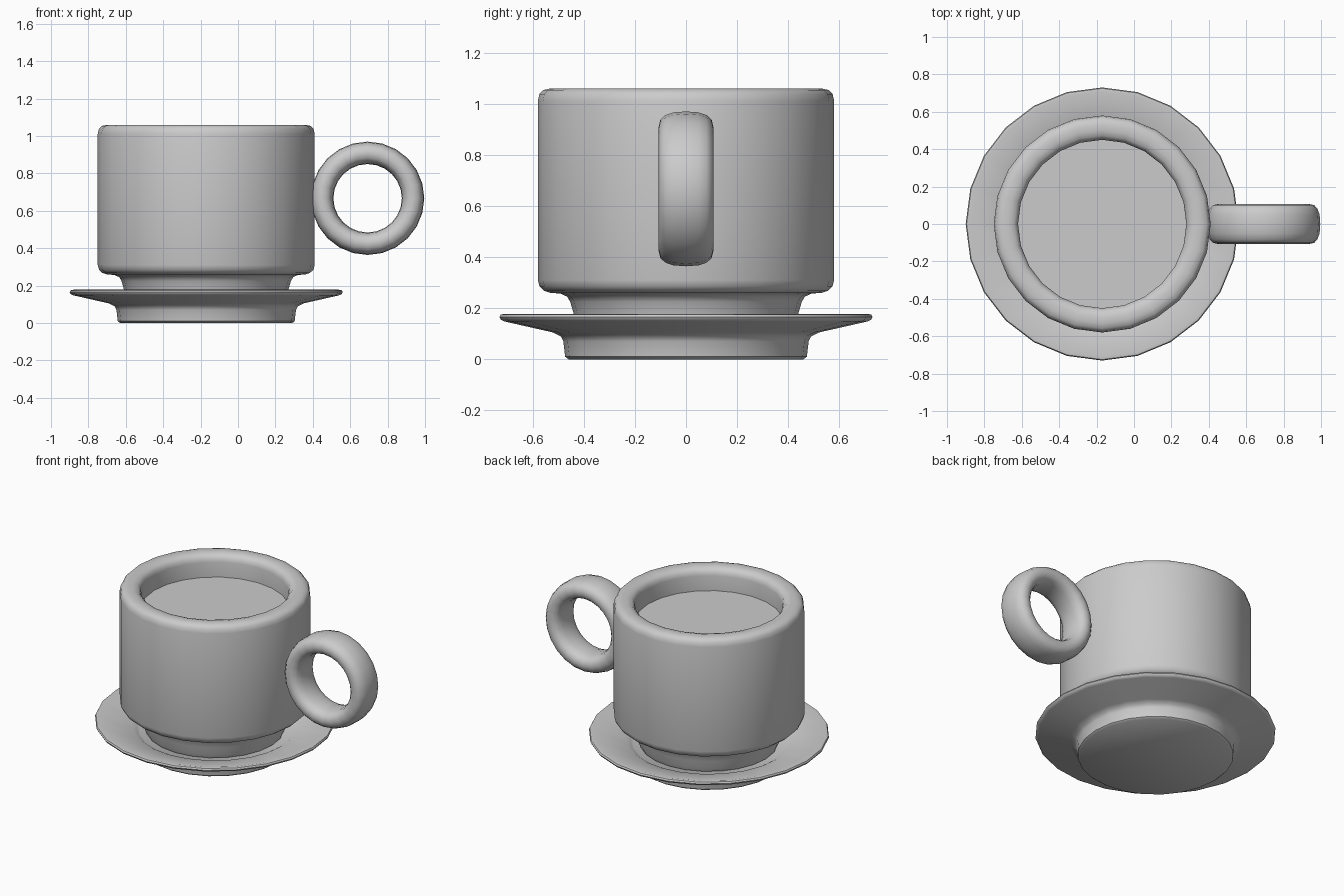
import bpy, bmesh, math
from mathutils import Vector, Matrix

cube = bpy.data.objects.get("Cube")
if cube:
    bpy.data.objects.remove(cube, do_unlink=True)

SIDES = 24
CENTRE_X = -0.17

# One plain grey ceramic
grey = bpy.data.materials.new("plain grey")
grey.use_nodes = True
grey.diffuse_color = (0.6, 0.6, 0.6, 1)
grey.node_tree.nodes["Principled BSDF"].inputs["Base Color"].default_value = (0.6, 0.6, 0.6, 1)


def sweep(name, profile, place, closed=False):
    """Revolve (radius, height) points around the local z axis."""
    bm = bmesh.new()
    verts = [bm.verts.new((r, 0, h)) for r, h in profile]
    pairs = list(zip(verts, verts[1:] + verts[:1]))
    edges = [bm.edges.new(p) for p in (pairs if closed else pairs[:-1])]
    bmesh.ops.spin(bm, geom=verts + edges, axis=(0, 0, 1), cent=(0, 0, 0),
                   angle=math.tau, steps=SIDES)
    bmesh.ops.remove_doubles(bm, verts=bm.verts, dist=0.0005)
    bmesh.ops.recalc_face_normals(bm, faces=bm.faces)
    bm.transform(place)
    mesh = bpy.data.meshes.new(name)
    bm.to_mesh(mesh)
    bm.free()
    mesh.materials.append(grey)
    obj = bpy.data.objects.new(name, mesh)
    bpy.context.collection.objects.link(obj)
    bpy.ops.object.select_all(action="DESELECT")
    obj.select_set(True)
    bpy.context.view_layer.objects.active = obj
    bpy.ops.object.shade_smooth_by_angle(angle=math.radians(40))
    return obj


on_axis = Matrix.Translation((CENTRE_X, 0, 0))

# Saucer with a flat foot, sloping rim and shallow well
sweep("saucer", [
    (0, 0), (0.46, 0), (0.473, 0.01), (0.48, 0.07), (0.49, 0.09), (0.52, 0.105),
    (0.71, 0.148), (0.725, 0.155), (0.73, 0.165), (0.725, 0.175), (0.71, 0.178),
    (0.5, 0.125), (0.475, 0.11), (0.46, 0.1), (0, 0.1)], on_axis)

# Cup with a flared foot and rounded rim, closed inside by the drink
sweep("cup", [
    (0, 0.105), (0.42, 0.105), (0.43, 0.13), (0.44, 0.18), (0.453, 0.225),
    (0.465, 0.245), (0.49, 0.257), (0.53, 0.26), (0.555, 0.268), (0.573, 0.285),
    (0.58, 0.31), (0.58, 1.01), (0.574, 1.038), (0.558, 1.054), (0.53, 1.06),
    (0.5, 1.06), (0.472, 1.052), (0.456, 1.035), (0.45, 1.01), (0.45, 0.9)], on_axis)

# Drink surface
sweep("drink", [(0, 0.91), (0.45, 0.91)], on_axis)


# Ring handle with a rounded, wide cross-section
def rounded(value):
    return math.copysign(abs(value) ** 0.8, value)


section = [(0.243 + 0.06 * rounded(math.cos(a)), 0.107 * rounded(math.sin(a)))
           for a in (math.tau * i / 16 for i in range(16))]
upright = Matrix.Translation((0.693, 0, 0.667)) @ Matrix.Rotation(math.pi / 2, 4, "X")
sweep("handle", section, upright, closed=True)
